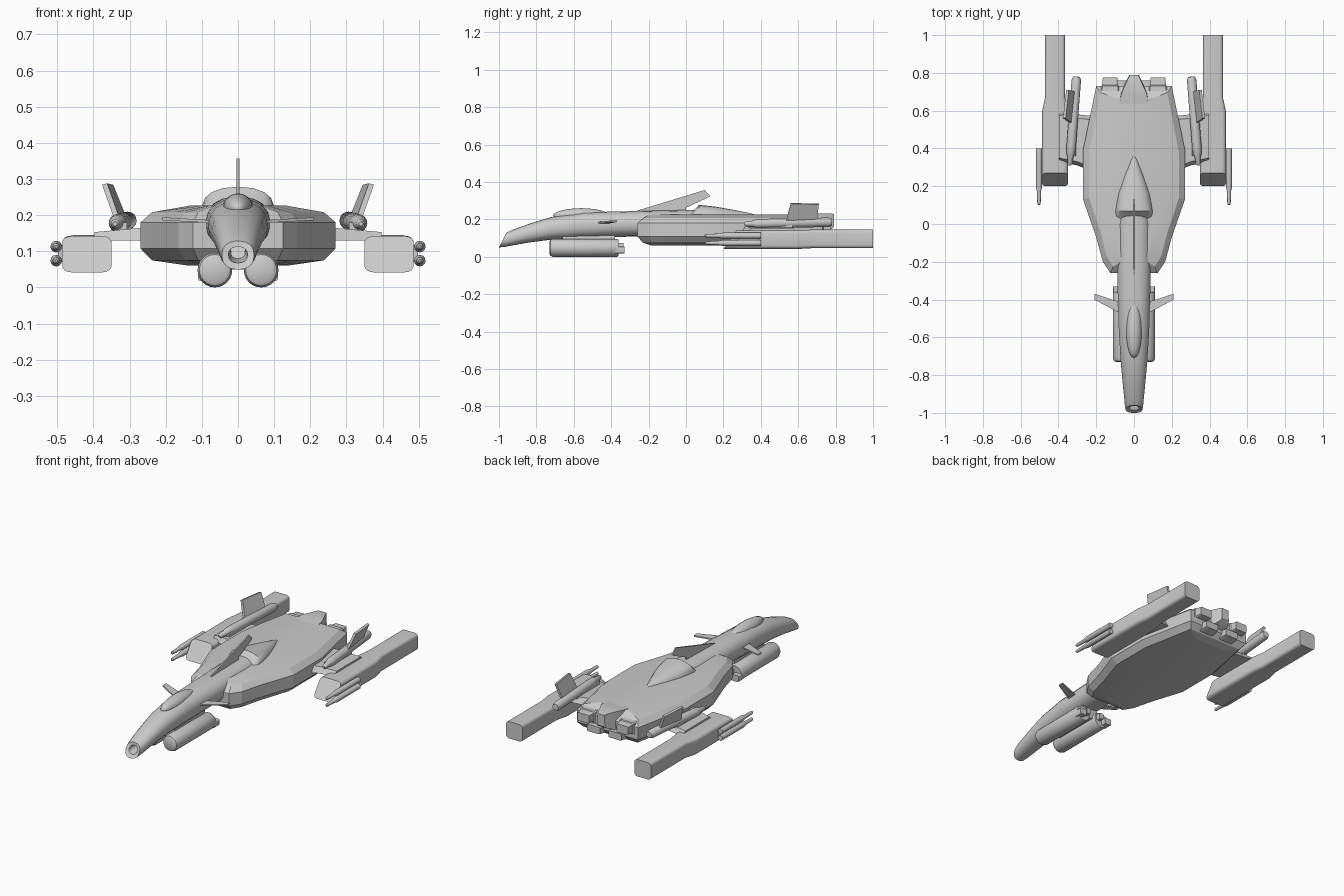
import bpy, bmesh, math
from mathutils import Vector


def finish(name, bm, mirror=False, angle=30):
    bmesh.ops.recalc_face_normals(bm, faces=bm.faces)
    me = bpy.data.meshes.new(name)
    bm.to_mesh(me)
    bm.free()
    ob = bpy.data.objects.new(name, me)
    bpy.context.collection.objects.link(ob)
    me.shade_smooth()
    me.set_sharp_from_angle(angle=math.radians(angle))
    if mirror:
        ob.modifiers.new("Mirror", 'MIRROR')
    return ob


def skin(name, rings, mirror=False, angle=30):
    """Bridge a list of equal-length point rings and cap both ends."""
    bm = bmesh.new()
    loops = [[bm.verts.new(p) for p in ring] for ring in rings]
    n = len(loops[0])
    for a, b in zip(loops, loops[1:]):
        for i in range(n):
            bm.faces.new((a[i], a[(i + 1) % n], b[(i + 1) % n], b[i]))
    bm.faces.new(loops[0])
    bm.faces.new(loops[-1])
    return finish(name, bm, mirror, angle)


def section(y, cx, hw, zb, zt, round_=0.85, shear=0.0, steps=4):
    """Rounded rectangle facing y; shear leans its top backwards."""
    cz, hh = (zb + zt) / 2, (zt - zb) / 2
    pts = []
    for q, (sx, sz) in enumerate(((1, 1), (-1, 1), (-1, -1), (1, -1))):
        for k in range(steps + 1):
            a = (q + k / steps) * math.pi / 2
            x = cx + hw * ((1 - round_) * sx + round_ * math.cos(a))
            z = cz + hh * ((1 - round_) * sz + round_ * math.sin(a))
            pts.append((x, y + shear * (z - zb), z))
    return pts


def rod(name, a, b, profile, sides=16):
    """Turned part from a to b; profile is (fraction, radius)."""
    a, b = Vector(a), Vector(b)
    d = b - a
    u = d.cross(Vector((0, 0, 1))).normalized()
    v = u.cross(d).normalized()
    ang = [2 * math.pi * i / sides for i in range(sides)]
    return skin(name, [[a + d * t + (u * math.cos(w) + v * math.sin(w)) * r for w in ang]
                       for t, r in profile], True, 35)


def plate(name, pts, offset, mirror=True):
    """Flat polygon thickened both ways by offset."""
    o = Vector(offset)
    return skin(name, [[Vector(p) - o for p in pts], [Vector(p) + o for p in pts]], mirror)


# Main hull: stacked faceted outlines
half = [(0.125, -0.26), (0.165, -0.2), (0.2, -0.07), (0.27, 0.13),
        (0.27, 0.39), (0.2, 0.73)]
outline = half + [(-x, y) for x, y in reversed(half)]
layers = [(0.5, 0.85, 0.06), (0.88, 0.94, 0.075), (1, 1, 0.108),
          (1, 1, 0.18), (0.88, 0.93, 0.208), (0.5, 0.87, 0.226)]
skin("hull", [[(x * sx, 0.24 + (y - 0.24) * sy, z) for x, y in outline]
              for sx, sy, z in layers], angle=12)

# Long neck with a hollow nose
neck = [(-0.9, 0.02, 0.08, 0.115, 0.5), (-0.985, 0.026, 0.068, 0.112, 0.5),
        (-1.0, 0.044, 0.05, 0.128, 0.5), (-0.97, 0.049, 0.053, 0.142, 0.4),
        (-0.85, 0.06, 0.075, 0.18, 0.2), (-0.72, 0.071, 0.092, 0.213, 0),
        (-0.55, 0.081, 0.1, 0.238, 0), (-0.3, 0.088, 0.108, 0.244, 0),
        (0.0, 0.09, 0.11, 0.25, 0), (0.14, 0.06, 0.12, 0.25, 0)]
skin("neck", [section(y, 0, w, b, t, 0.85, s) for y, w, b, t, s in neck], angle=40)

# Canopy bulge
bm = bmesh.new()
bmesh.ops.create_uvsphere(bm, u_segments=20, v_segments=12, radius=1)
for v in bm.verts:
    v.co = (v.co.x * 0.042, -0.56 + v.co.y * 0.15, 0.22 + v.co.z * 0.04)
finish("canopy", bm, angle=60)

# Tapered hump on the spine
hump = [(0.03, 0.1, 0.235), (0.07, 0.098, 0.278), (0.16, 0.082, 0.268),
        (0.26, 0.05, 0.25), (0.34, 0.02, 0.234), (0.37, 0.004, 0.225)]
skin("spine_hump", [section(y, 0, w, 0.17, t, 0.9) for y, w, t in hump], angle=40)

# Dorsal blade
plate("dorsal_fin", [(0, -0.3, 0.235), (0, 0.1, 0.357), (0, 0.13, 0.323), (0, 0, 0.262),
                     (0, 0, 0.235)], (0.004, 0, 0), False)

# Canards
plate("canard", [(0.07, -0.475, 0.182), (0.21, -0.4, 0.19), (0.208, -0.37, 0.19),
                 (0.07, -0.415, 0.182)], (0, 0, 0.004))

# Tanks under the neck, with rear stubs and brackets
rod("belly_tank", (0.064, -0.73, 0.048), (0.064, -0.36, 0.048),
    [(0, 0.034), (0.015, 0.043), (0.05, 0.048), (0.97, 0.048), (1, 0.044)], 24)
skin("tank_stub", [section(y, 0.088, 0.022, 0.018, 0.055, 0.3) for y in (-0.38, -0.33)], True)
skin("tank_stub_inner", [section(y, 0.045, 0.014, 0.04, 0.075, 0.3) for y in (-0.38, -0.335)], True)
skin("tank_bracket", [section(y, 0, 0.05, 0.05, 0.12, 0.2) for y in (-0.66, -0.38)])

# Outer booms
boom = [(0.2, 0.418, 0.068, 0.042, 0.142, 0.7), (0.3, 0.418, 0.068, 0.042, 0.142, 0),
        (0.6, 0.418, 0.068, 0.042, 0.143, 0), (0.67, 0.418, 0.053, 0.046, 0.145, 0),
        (1.0, 0.418, 0.053, 0.046, 0.145, 0)]
skin("boom", [section(y, c, w, b, t, 0.35, s) for y, c, w, b, t, s in boom], True)

# Stub wings joining hull and booms
skin("stub_wing", [[(x, y0, zb), (x, y1, zb), (x, y1 - 0.02, zt), (x, y0 + 0.02, zt)]
                   for x, y0, y1, zb, zt in ((0.2, 0.27, 0.57, 0.13, 0.17),
                                             (0.3, 0.31, 0.58, 0.13, 0.162),
                                             (0.397, 0.33, 0.595, 0.13, 0.153))], True)

# Missile pairs on the boom sides
for i, z in enumerate((0.113, 0.074)):
    rod(f"missile_{i + 1}", (0.503, 0.1, z), (0.503, 0.4, z),
        [(0, 0.004), (0.02, 0.009), (0.24, 0.011), (0.32, 0.016), (1, 0.016)], 12)
skin("missile_rail", [section(y, 0.488, 0.01, 0.07, 0.118, 0.2) for y in (0.28, 0.39)], True)

# Angled gun pods above the wings, with pylons
rod("gun_pod", (0.34, 0.31, 0.176), (0.304, 0.78, 0.185),
    [(0, 0.006), (0.02, 0.013), (0.1, 0.016), (0.13, 0.022), (0.2, 0.025),
     (0.96, 0.025), (1, 0.018)])
skin("gun_pylon", [section(y, 0.325, 0.018, 0.14, 0.18, 0.2) for y in (0.36, 0.57)], True)

# Canted tail fins on the gun pods
plate("tail_fin", [(0.335, 0.535, 0.19), (0.369, 0.56, 0.286), (0.352, 0.71, 0.282),
                   (0.315, 0.7, 0.19)], (0.007, 0, -0.002))

# Rear exhausts and centre wedge
skin("exhaust", [section(y, 0.127, w, b, t, 0.15, 0, 1) for y, w, b, t in
                 ((0.66, 0.05, 0.125, 0.205), (0.73, 0.048, 0.13, 0.2), (0.735, 0.042, 0.14, 0.196),
                  (0.775, 0.038, 0.143, 0.192))], True)
skin("tail_wedge", [[(-w, y, b), (w, y, b), (w * 0.9, y, t), (-w * 0.9, y, t)] for y, w, b, t in
                    ((0.6, 0.09, 0.1, 0.222), (0.69, 0.075, 0.11, 0.232),
                     (0.78, 0.03, 0.15, 0.232), (0.79, 0.025, 0.16, 0.228))])
skin("lower_exhaust", [section(y, 0.07, w, b, t, 0.15, 0, 1) for y, w, b, t in
                       ((0.66, 0.05, 0.075, 0.13), (0.76, 0.042, 0.09, 0.13))], True)
